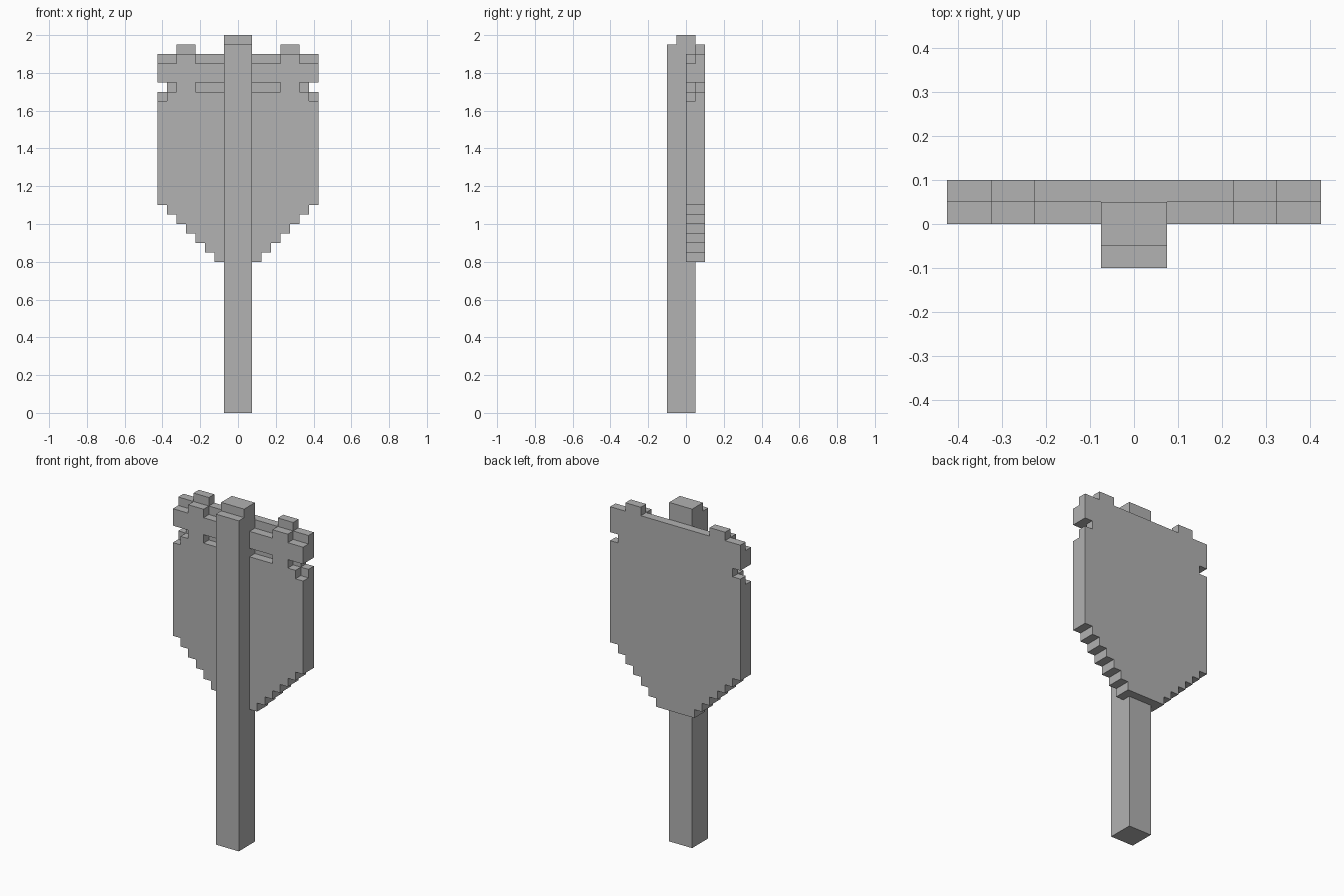
import bpy, bmesh

cube = bpy.data.objects.get("Cube")
if cube:
    bpy.data.objects.remove(cube, do_unlink=True)

U = 0.05  # step size of the blocky style

grey = bpy.data.materials.new("plain_grey")
grey.use_nodes = True
colour = (0.445, 0.445, 0.445, 1)
grey.diffuse_color = colour
grey.node_tree.nodes["Principled BSDF"].inputs["Base Color"].default_value = colour


def extrude_profiles(name, profiles, place, start, end):
    """Extrude closed 2D outlines; place(a, b, depth) gives each 3D point."""
    bm = bmesh.new()
    for outline in profiles:
        near = [bm.verts.new(place(a, b, start)) for a, b in outline]
        far = [bm.verts.new(place(a, b, end)) for a, b in outline]
        bm.faces.new(near)
        bm.faces.new(far[::-1])
        for i in range(len(outline)):
            j = (i + 1) % len(outline)
            bm.faces.new((near[j], near[i], far[i], far[j]))
    bmesh.ops.recalc_face_normals(bm, faces=bm.faces)
    mesh = bpy.data.meshes.new(name)
    bm.to_mesh(mesh)
    bm.free()
    mesh.materials.append(grey)
    obj = bpy.data.objects.new(name, mesh)
    bpy.context.collection.objects.link(obj)
    return obj


def facing_front(a, b, depth):
    return (a, depth, b)


def facing_side(a, b, depth):
    return (depth, a, b)


def flipped(points):
    return [(-x, z) for x, z in reversed(points)]


# Pole with a small step at the front of its top
pole_side = [(-0.1, 0), (U, 0), (U, 2), (-U, 2), (-U, 1.95), (-0.1, 1.95)]
extrude_profiles("pole", [pole_side], facing_side, -0.075, 0.075)

# Shield plate: stepped lower edge, side notch and two raised blocks on top
half = []
for i in range(7):
    z = 0.8 + i * U
    if i:
        half.append((0.075 + i * U, z))
    half.append((0.125 + i * U, z))
half += [(0.425, 1.7), (0.375, 1.7), (0.375, 1.75), (0.425, 1.75), (0.425, 1.9),
         (0.325, 1.9), (0.325, 1.95), (0.225, 1.95), (0.225, 1.9)]
shield = extrude_profiles("shield", [half + flipped(half)], facing_front, 0, 0.1)

# Cutter for the front layer: lowered top edge, wider side notches, middle slot
top_half = [(0.5, 2.1), (0.5, 1.85), (0.325, 1.85), (0.325, 1.9), (0.225, 1.9), (0.225, 1.85)]
notch = [(0.325, 1.7), (0.375, 1.7), (0.375, 1.65), (0.5, 1.65), (0.5, 1.75), (0.325, 1.75)]
slot = [(-0.225, 1.7), (0.225, 1.7), (0.225, 1.75), (-0.225, 1.75)]
cutter = extrude_profiles("front_cutter", [top_half + flipped(top_half), notch, flipped(notch), slot],
                          facing_front, -0.1, U)
cutter.hide_render = True

cut = shield.modifiers.new("front_relief", 'BOOLEAN')
cut.operation = 'DIFFERENCE'
cut.solver = 'EXACT'
cut.object = cutter
bpy.context.view_layer.objects.active = shield
bpy.ops.object.modifier_apply(modifier=cut.name)
bpy.data.objects.remove(cutter, do_unlink=True)
